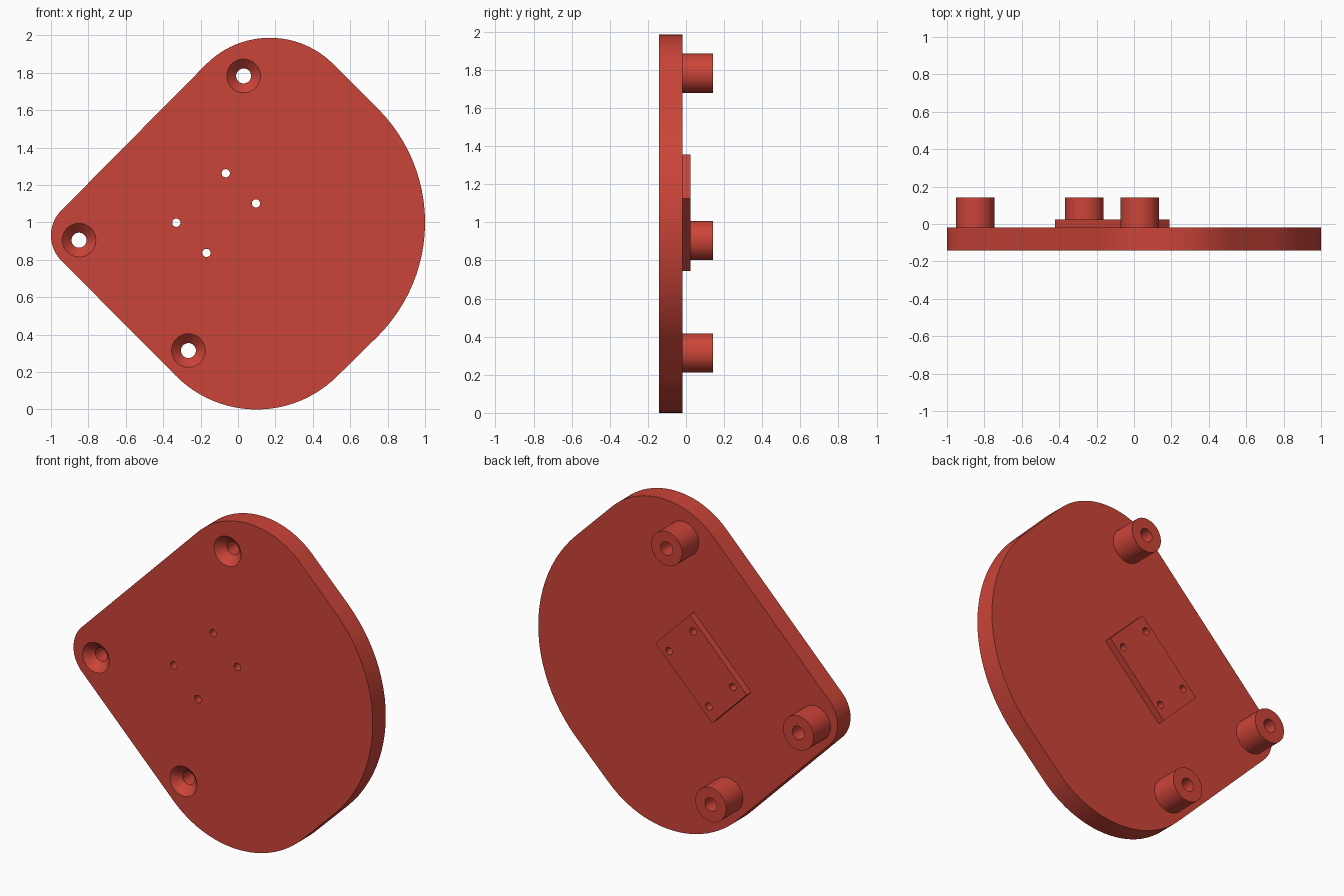
import bpy, bmesh, math
from mathutils import Vector

if "Cube" in bpy.data.objects:
    bpy.data.objects.remove(bpy.data.objects["Cube"])

FRONT, BACK, PAD, TIP = -0.142, -0.018, 0.024, 0.142

red = bpy.data.materials.new("red")
red.diffuse_color = (0.60, 0.058, 0.040, 1)
red.use_nodes = True
red.node_tree.nodes["Principled BSDF"].inputs["Base Color"].default_value = red.diffuse_color


def make(name, bm):
    bmesh.ops.recalc_face_normals(bm, faces=bm.faces)
    mesh = bpy.data.meshes.new(name)
    bm.to_mesh(mesh)
    bm.free()
    mesh.materials.append(red)
    ob = bpy.data.objects.new(name, mesh)
    bpy.context.collection.objects.link(ob)
    return ob


def prism(name, outline, y0, y1):
    """Extrude an (x, z) outline from y0 to y1."""
    bm = bmesh.new()
    face = bm.faces.new([bm.verts.new((x, y0, z)) for x, z in outline])
    out = bmesh.ops.extrude_face_region(bm, geom=[face])
    verts = [v for v in out["geom"] if isinstance(v, bmesh.types.BMVert)]
    bmesh.ops.translate(bm, verts=verts, vec=(0, y1 - y0, 0))
    return make(name, bm)


def lathe(name, x, z, profile, n=48):
    """Capped solid around a y-directed axis from (radius, y) pairs."""
    bm = bmesh.new()
    rings = [[bm.verts.new((x + r * math.cos(2 * math.pi * i / n), y,
                            z + r * math.sin(2 * math.pi * i / n)))
              for i in range(n)] for r, y in profile]
    for a, b in zip(rings, rings[1:]):
        for i in range(n):
            j = (i + 1) % n
            bm.faces.new((a[i], a[j], b[j], b[i]))
    bm.faces.new(rings[0])
    bm.faces.new(rings[-1])
    return make(name, bm)


def arc(cx, cz, r, a0, a1, n):
    return [(cx + r * math.cos(math.radians(a0 + (a1 - a0) * i / n)),
             cz + r * math.sin(math.radians(a0 + (a1 - a0) * i / n)))
            for i in range(n + 1)]


# Base plate: four quarter arcs joined by tangent diagonals
outline = (arc(0.14, 1.0, 0.86, -45, 45, 24) + arc(0.17, 1.507, 0.48, 45, 135, 24)
           + arc(-0.81, 0.93, 0.19, 135, 225, 20) + arc(0.10, 0.61, 0.61, 225, 315, 24))
plate = prism("mounting_plate", outline, FRONT, BACK)

# Diagonal raised pad on the back
centre = Vector((-0.117, 1.05))
along, across = Vector((1, 1)).normalized(), Vector((1, -1)).normalized()


def on_pad(u, v):
    return centre + along * u + across * v


L, W = 0.269, 0.163
pad = prism("raised_pad", [on_pad(L, W), on_pad(L, -W), on_pad(-L, -W), on_pad(-L, W)],
            BACK - 0.05, PAD)
adds, cuts = [pad], []

# Standoffs with countersunk screw holes
for x, z in ((0.03, 1.783), (-0.85, 0.905), (-0.265, 0.315)):
    adds.append(lathe("standoff", x, z, [(0.103, BACK - 0.05), (0.103, TIP)]))
    cuts.append(lathe("screw_cutter", x, z, [
        (0.10, FRONT - 0.01), (0.04, FRONT + 0.05), (0.04, TIP + 0.05)]))

# Small holes through the pad
for u in (-0.187, 0.187):
    for v in (-0.114, 0.114):
        p = on_pad(u, v)
        cuts.append(lathe("pin_cutter", p.x, p.y,
                          [(0.022, FRONT - 0.05), (0.022, PAD + 0.05)], 24))

# Fuse the parts, then drill the holes
for helpers, op in ((adds, "UNION"), (cuts, "DIFFERENCE")):
    for h in helpers:
        mod = plate.modifiers.new(op, "BOOLEAN")
        mod.operation, mod.object, mod.solver = op, h, "EXACT"
        h.hide_render = True
bpy.context.view_layer.objects.active = plate
plate.select_set(True)
for mod in list(plate.modifiers):
    bpy.ops.object.modifier_apply(modifier=mod.name)
for h in adds + cuts:
    bpy.data.objects.remove(h)
bpy.ops.object.shade_smooth_by_angle(angle=math.radians(30))
